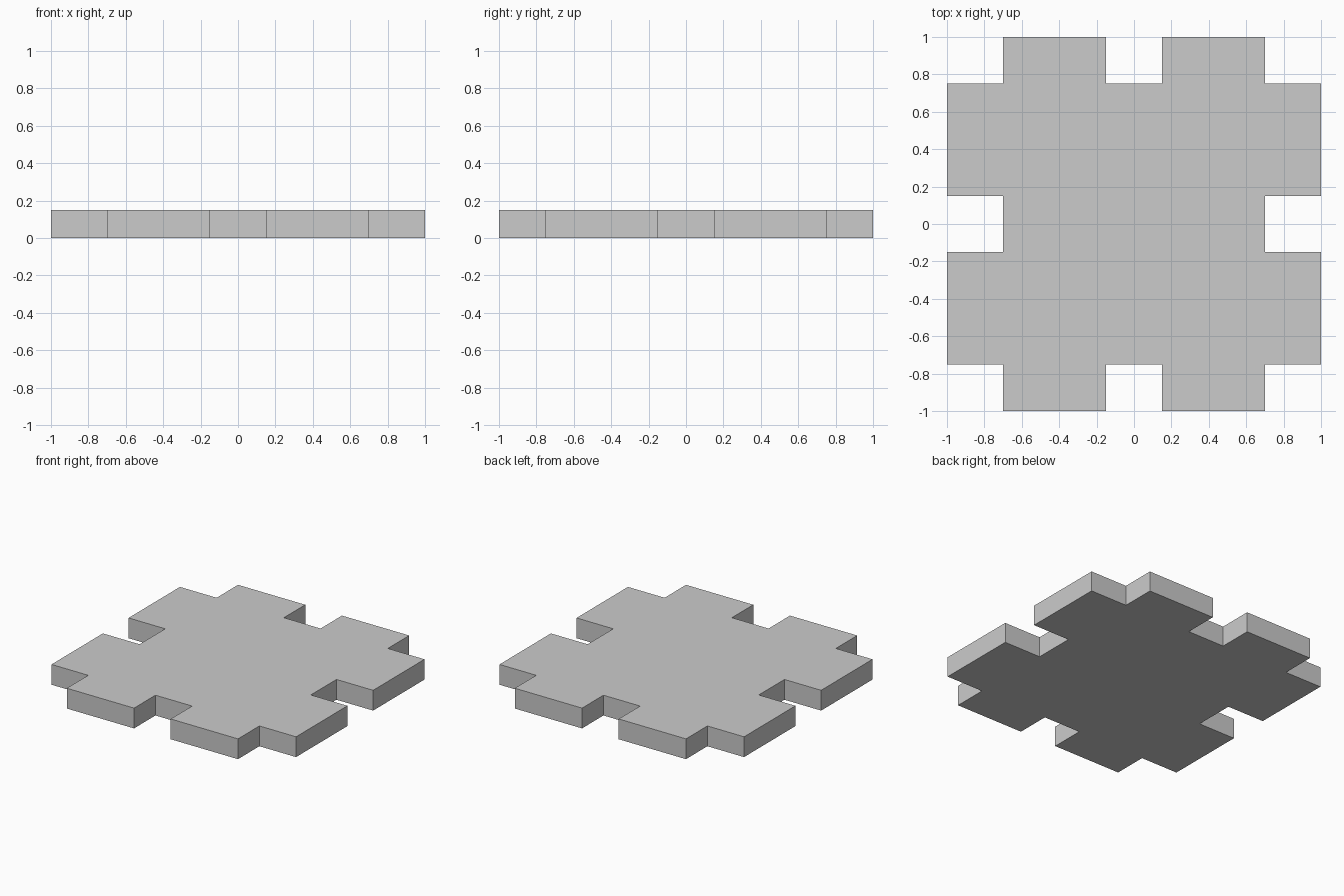
import bpy, bmesh

if "Cube" in bpy.data.objects:
    bpy.data.objects.remove(bpy.data.objects["Cube"])

THICKNESS = 0.15

# Quarter outline, counter-clockwise from the side slot to the end slot
quarter = [(0.70, 0.15), (1.0, 0.15), (1.0, 0.75), (0.70, 0.75),
           (0.70, 1.0), (0.15, 1.0), (0.15, 0.75)]

# Mirror the quarter into a full loop
outline = []
for sx, sy in ((1, 1), (-1, 1), (-1, -1), (1, -1)):
    pts = [(x * sx, y * sy) for x, y in quarter]
    outline += pts if sx * sy > 0 else pts[::-1]

# Notched plate: one face extruded upwards
bm = bmesh.new()
base = bm.faces.new([bm.verts.new((x, y, 0)) for x, y in outline])
top = bmesh.ops.extrude_face_region(bm, geom=[base], use_keep_orig=True)
bmesh.ops.translate(bm, vec=(0, 0, THICKNESS),
                    verts=[g for g in top["geom"] if isinstance(g, bmesh.types.BMVert)])
bmesh.ops.recalc_face_normals(bm, faces=bm.faces)
mesh = bpy.data.meshes.new("notched_plate")
bm.to_mesh(mesh)
bm.free()

grey = bpy.data.materials.new("light grey")
grey.diffuse_color = (0.6, 0.6, 0.6, 1)
grey.use_nodes = True
grey.node_tree.nodes["Principled BSDF"].inputs["Base Color"].default_value = grey.diffuse_color
mesh.materials.append(grey)
plate = bpy.data.objects.new("notched_plate", mesh)
bpy.context.collection.objects.link(plate)
